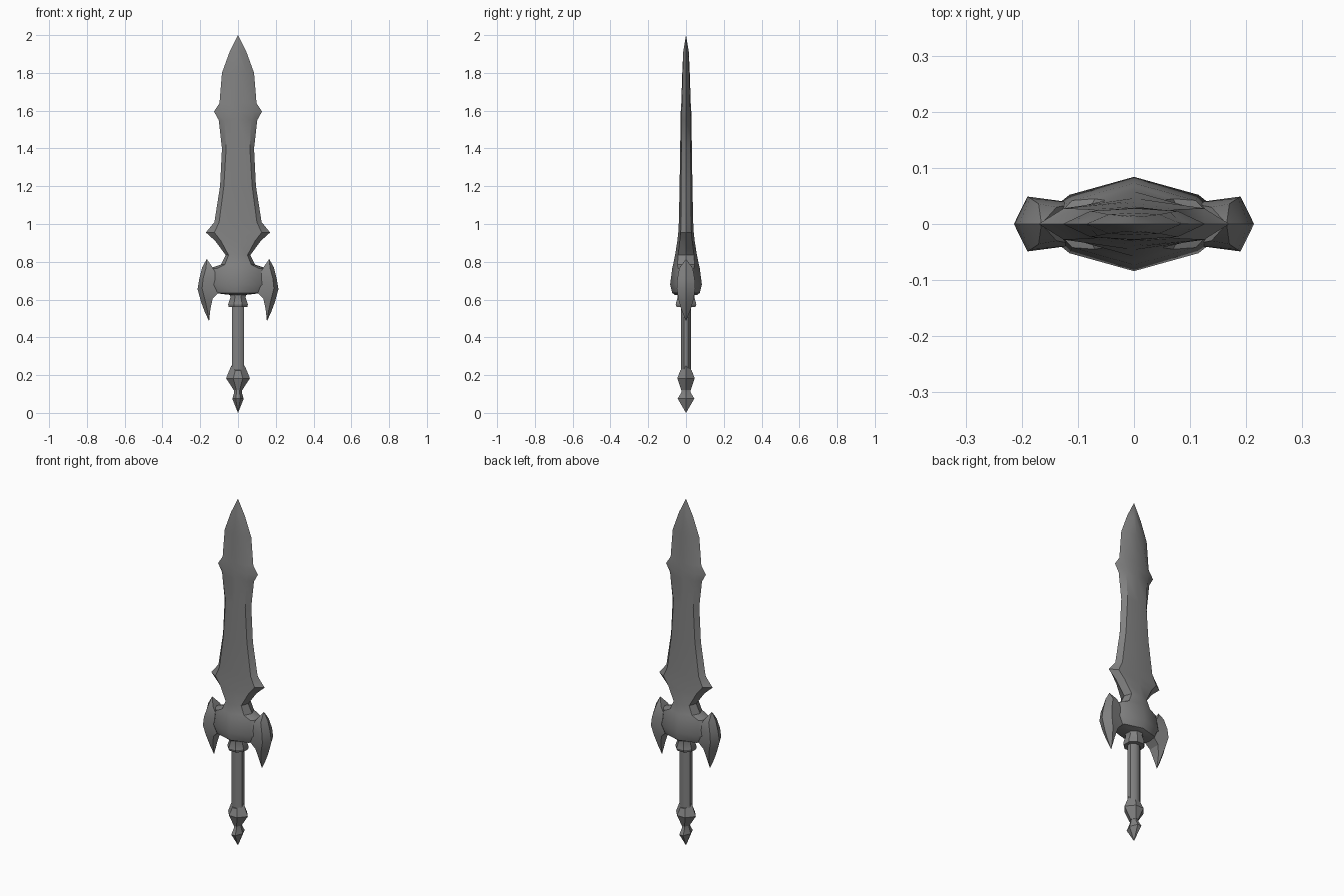
import bpy
import bmesh
import math

default_cube = bpy.data.objects.get("Cube")
if default_cube:
    bpy.data.objects.remove(default_cube, do_unlink=True)


def make_material(name, colour):
    material = bpy.data.materials.new(name)
    material.use_nodes = True
    material.diffuse_color = colour
    shader = next(n for n in material.node_tree.nodes if n.type == "BSDF_PRINCIPLED")
    shader.inputs["Base Color"].default_value = colour
    shader.inputs["Roughness"].default_value = 0.6
    return material


steel = make_material("grey steel", (0.22, 0.22, 0.22, 1))


def loft(name, rings, smooth_angle=30):
    """Skin a list of equal closed rings, cap both ends and shade the result."""
    bm = bmesh.new()
    loops = [[bm.verts.new(point) for point in ring] for ring in rings]
    for upper, lower in zip(loops, loops[1:]):
        count = len(upper)
        for k in range(count):
            following = (k + 1) % count
            bm.faces.new((upper[k], upper[following], lower[following], lower[k]))
    bm.faces.new(loops[0])
    bm.faces.new(loops[-1])
    # Pointed ends collapse into one vertex
    bmesh.ops.remove_doubles(bm, verts=bm.verts, dist=0.0005)
    bmesh.ops.recalc_face_normals(bm, faces=bm.faces)
    mesh = bpy.data.meshes.new(name)
    bm.to_mesh(mesh)
    bm.free()
    mesh.materials.append(steel)
    obj = bpy.data.objects.new(name, mesh)
    bpy.context.collection.objects.link(obj)
    bpy.ops.object.select_all(action="DESELECT")
    obj.select_set(True)
    bpy.context.view_layer.objects.active = obj
    bpy.ops.object.shade_smooth_by_angle(angle=math.radians(smooth_angle))
    return obj


def blade_ring(z, edge, bevel, bevel_depth, ridge):
    """Sharp side edges, a bevel line and a raised middle ridge."""
    quarter = [(edge, 0), (bevel, bevel_depth), (0, ridge), (-bevel, bevel_depth)]
    return [(s * x, s * y, z) for s in (1, -1) for x, y in quarter]


def oval_ring(z, width, depth, sides=8):
    angles = [math.tau * (k + 0.5) / sides for k in range(sides)]
    grow = 1 / math.cos(math.pi / sides)
    return [(width * grow * math.cos(a), depth * grow * math.sin(a), z) for a in angles]


def faceted_ring(z, width, depth, lift=0):
    """Six-sided section whose side corners can rise above the front."""
    half = [(width, 0, z + lift), (width * 0.4, depth, z), (-width * 0.4, depth, z)]
    return half + [(-x, -y, h) for x, y, h in half]


# Blade: height, edge, bevel, bevel depth, ridge depth
blade_rows = [
    (2.0, 0, 0, 0, 0),
    (1.91, 0.045, 0.012, 0.013, 0.015),
    (1.8, 0.085, 0.045, 0.017, 0.02),
    (1.64, 0.098, 0.065, 0.021, 0.025),
    (1.595, 0.127, 0.078, 0.023, 0.028),
    (1.55, 0.102, 0.07, 0.023, 0.029),
    (1.4, 0.085, 0.063, 0.024, 0.031),
    (1.2, 0.095, 0.075, 0.026, 0.034),
    (1.01, 0.125, 0.1, 0.027, 0.038),
    (0.955, 0.17, 0.125, 0.028, 0.041),
    (0.91, 0.12, 0.09, 0.033, 0.046),
    (0.835, 0.065, 0.05, 0.042, 0.058),
]

# Guard core carries on from the blade
core_rows = [
    (0.785, 0.09, 0.07, 0.045, 0.068),
    (0.765, 0.15, 0.11, 0.042, 0.073),
    (0.68, 0.18, 0.115, 0.052, 0.084),
    (0.635, 0.13, 0.1, 0.045, 0.073),
    (0.625, 0.045, 0.035, 0.045, 0.06),
]
loft("blade_and_guard_core", [blade_ring(*row) for row in blade_rows + core_rows], 35)

# Guard wings: outer edge x z, crest x z y, inner wall x z y
wing_rows = [
    (0.165, 0.815, 0.165, 0.815, 0, 0.165, 0.815, 0),
    (0.19, 0.77, 0.17, 0.765, 0.036, 0.138, 0.775, 0.03),
    (0.205, 0.71, 0.185, 0.71, 0.046, 0.1, 0.71, 0.037),
    (0.214, 0.655, 0.19, 0.66, 0.049, 0.1, 0.64, 0.037),
    (0.195, 0.585, 0.175, 0.6, 0.04, 0.134, 0.605, 0.033),
    (0.176, 0.535, 0.163, 0.545, 0.024, 0.146, 0.55, 0.02),
    (0.153, 0.485, 0.153, 0.485, 0, 0.153, 0.485, 0),
]


def wing_ring(side, ex, ez, cx, cz, cy, ix, iz, iy):
    points = [(ex, 0, ez), (cx, cy, cz), (ix, iy, iz), (ix, -iy, iz), (cx, -cy, cz)]
    return [(side * x, y, z) for x, y, z in points]


for side, label in ((1, "left"), (-1, "right")):
    loft(label + "_guard_wing", [wing_ring(side, *row) for row in wing_rows])

# Collar under the guard
collar_rows = [(0.66, 0.05, 0.05), (0.61, 0.04, 0.045),
               (0.575, 0.052, 0.055), (0.56, 0.05, 0.05)]
loft("collar", [oval_ring(*row) for row in collar_rows])

# Grip
loft("grip", [oval_ring(z, 0.033, 0.027) for z in (0.58, 0.19)], 50)

# Pommel: side corners stand up as small horns
pommel_rows = [(0.225, 0.036, 0.03, 0.025), (0.183, 0.063, 0.046),
               (0.12, 0.022, 0.025)]
loft("pommel", [faceted_ring(*row) for row in pommel_rows])

# Pointed end below the pommel
finial_rows = [(0.125, 0.02, 0.022), (0.108, 0.02, 0.025),
               (0.075, 0.03, 0.044), (0, 0, 0)]
loft("pommel_tip", [faceted_ring(*row) for row in finial_rows])
